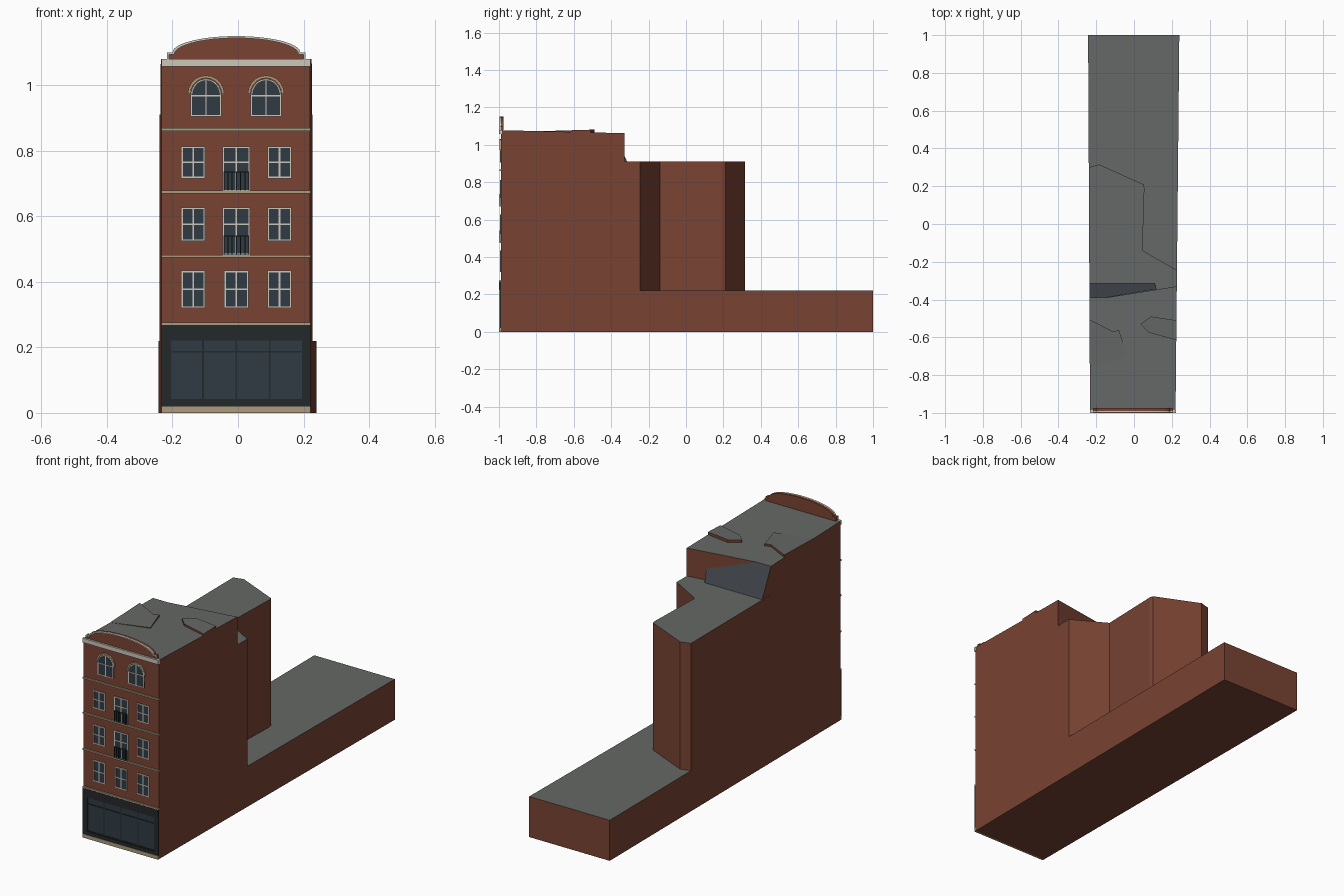
import bpy, bmesh, math

if "Cube" in bpy.data.objects:
    bpy.data.objects.remove(bpy.data.objects["Cube"])

COL = {"brick": (.19, .056, .033), "roof": (.13, .138, .132), "slate": (.052, .058, .068),
       "glass": (.03, .044, .056), "trim": (.6, .57, .5), "stone": (.42, .33, .21),
       "dark": (.017, .021, .022)}
MATS = {}
for n, c in COL.items():
    MATS[n] = bpy.data.materials.new(n)
    MATS[n].diffuse_color = (*c, 1)
ORDER = list(COL)


def finish(name, bm):
    used = sorted({f.material_index for f in bm.faces})
    for f in bm.faces:
        f.material_index = used.index(f.material_index)
    me = bpy.data.meshes.new(name)
    bm.to_mesh(me)
    bm.free()
    for i in used:
        me.materials.append(MATS[ORDER[i]])
    ob = bpy.data.objects.new(name, me)
    bpy.context.collection.objects.link(ob)
    return ob


def face(bm, pts, mat):
    f = bm.faces.new([bm.verts.new(p) for p in pts])
    f.material_index = ORDER.index(mat)


def walls(bm, path, z0, top):
    for (ax, ay), (bx, by) in zip(path, path[1:]):
        face(bm, [(ax, ay, z0), (bx, by, z0), (bx, by, top(by)), (ax, ay, top(ay))], "brick")


def cap(bm, pts, top, mat="roof"):
    face(bm, [(x, y, top(y)) for x, y in pts], mat)


def close(bm):
    bmesh.ops.remove_doubles(bm, verts=bm.verts, dist=1e-5)
    return bm


def facade(name, parts):
    """Extrude (xz outline, front y, back y, material) pieces into one object."""
    bm = bmesh.new()
    for pts, y0, y1, mat in parts:
        n = len(pts)
        face(bm, [(x, y0, z) for x, z in pts], mat)
        face(bm, [(x, y1, z) for x, z in reversed(pts)], mat)
        for i in range(n):
            (ax, az), (bx, bz) = pts[i], pts[(i + 1) % n]
            face(bm, [(ax, y0, az), (ax, y1, az), (bx, y1, bz), (bx, y0, bz)], mat)
    return finish(name, close(bm))


def rect(x0, x1, z0, z1):
    return [(x0, z0), (x1, z0), (x1, z1), (x0, z1)]


def strip(inner, outer, y0, y1, mat):
    """Quads between two matching paths."""
    return [([inner[i], outer[i], outer[i + 1], inner[i + 1]], y0, y1, mat)
            for i in range(len(inner) - 1)]


def arc(cx, cz, rx, rz, n=10):
    return [(cx + rx * math.cos(math.pi * i / n), cz + rz * math.sin(math.pi * i / n))
            for i in range(n + 1)]


# Footprint sides taper slightly
R = lambda y: .22 + .01 * (y + .99)
L = lambda y: -.233 - .005 * (y + .99)
FY = -.99
FL, FR, BR, BL = (L(FY), FY), (R(FY), FY), (R(1), 1), (L(1), 1)
mid = [(R(-.33), -.33), (R(-.245), -.245), (.045, -.14), (.055, .19), (.05, .21),
       (-.185, .315), (L(.3), .3), (L(-.39), -.39)]
step = (-.15, -.39)
low = lambda y: .22
middle = lambda y: .91
high = lambda y: 1.078 - .016 * (y - FY) / .66

# Low wing and ground storey
bm = bmesh.new()
walls(bm, [FL, FR, BR, BL, FL], 0, low)
cap(bm, [FL, BL, BR, FR], lambda y: 0, "brick")
cap(bm, [mid[1], BR, BL] + mid[6:1:-1], low)
finish("low_wing", close(bm))

# Middle block
bm = bmesh.new()
walls(bm, mid, .22, middle)
cap(bm, mid + [step], middle)
finish("middle_block", close(bm))

# Front block
bm = bmesh.new()
walls(bm, [mid[-1], FL, FR, mid[0]], .22, high)
walls(bm, [mid[0], step, mid[-1]], .91, high)
cap(bm, [FL, FR, mid[0], step, mid[-1]], high)
finish("front_block", close(bm))

# Raised roof patches
patches = {"roof_patch_left": [(L(-.5), -.505), (L(-.76), -.76), (-.035, -.7), (-.08, -.56), (-.11, -.57)],
           "roof_patch_right": [(R(-.5), -.51), (.09, -.49), (.035, -.53), (.08, -.575), (R(-.6), -.615)]}
patch_top = lambda y: 1.081 + .03 * (y + .5)
for name, p in patches.items():
    bm = bmesh.new()
    walls(bm, p + p[:1], 1.064, patch_top)
    cap(bm, p, patch_top)
    finish(name, close(bm))

# Sloping slate roof behind the front block
bm = bmesh.new()
A, B, C = (L(-.39), -.39, high(-.39)), (*step, high(-.39)), (.12, -.345, .972)
D, E, F = (.11, -.315, .911), (L(-.315), -.315, .911), (L(-.39), -.39, .911)
face(bm, [A, B, C, D, E][::-1], "slate")
face(bm, [A, F, E], "brick")
face(bm, [C, (.12, -.345, .911), D], "brick")
bmesh.ops.recalc_face_normals(bm, faces=[f for f in bm.faces if f.normal.z < -.1])
for f in bm.faces:
    f.normal_update()
    if f.normal.z < -.1:
        f.normal_flip()
finish("slate_slope", close(bm))

# Curved parapet with coping
CX = -.005
curve = arc(CX, 1.1, .195, .05, 24)
outline = [(CX + .211, 1.078), (CX + .211, 1.1)] + curve + [(CX - .211, 1.1), (CX - .211, 1.078)]
inner = [(CX + (x - CX) * .972, z - .006 if z > 1.09 else z) for x, z in outline]
facade("parapet", [(outline, FY, -.975, "brick")])
facade("parapet_coping", strip(inner, outline, -.998, -.988, "trim"))

# Cornice and string courses
facade("cornice", [(rect(-.233, .222, 1.057, 1.08), -1, -.985, "trim")])
for i, z in enumerate((.865, .674, .478, .272)):
    facade(f"string_course_{i}", [(rect(-.233, .221, z - .004, z + .004), -.998, FY + .002, "stone")])


def bars(x0, x1, z0, z1, vs, hs, w, y0, mat):
    """Rectangular frame plus upright and level glazing bars."""
    out = [(rect(x - w / 2, x + w / 2, z0, z1), y0, FY, mat) for x in [x0 + w / 2, *vs, x1 - w / 2]]
    return out + [(rect(x0, x1, z - w / 2, z + w / 2), y0 + .0004, FY, mat)
                  for z in [z0 + w / 2, *hs, z1 - w / 2]]


# Sash windows and balconies
for row, (z0, z1, zc) in enumerate([(.32, .434, .32), (.524, .627, .481), (.716, .813, .676)]):
    half = .037 if row == 0 else .042
    for col, (cx, h, zb) in enumerate([(-.137, .0365, z0), (CX, half, zc), (.1265, .0365, z0)]):
        facade(f"window_{row}_{col}",
               [(rect(cx - h, cx + h, zb, z1), -.992, FY, "glass")]
               + bars(cx - h, cx + h, zb, z1, [cx], [(z0 + z1) / 2], .005, -.995, "trim"))
    if row:
        facade(f"balcony_rail_{row}",
               bars(CX - .039, CX + .039, zc, zc + .06,
                    [CX - .039 + .013 * i for i in range(1, 6)], [], .0025, -.998, "dark"))

# Arched top windows
for i, cx in enumerate((-.0975, .0855)):
    z = .968
    top = arc(cx, z, .047, .052)
    shape = [(cx - .047, .905), (cx + .047, .905)] + top
    facade(f"arched_window_{i}", [(shape, -.992, FY, "glass"),
           (rect(cx - .002, cx + .002, .905, 1.018), -.995, FY, "trim"),
           (rect(cx - .047, cx + .047, z - .002, z + .002), -.9946, FY, "trim"),
           (rect(cx - .047, cx + .047, .905, .909), -.9946, FY, "trim"),
           (rect(cx - .047, cx - .043, .905, z), -.995, FY, "trim"),
           (rect(cx + .043, cx + .047, .905, z), -.995, FY, "trim")]
           + strip(arc(cx, z, .043, .048), top, -.995, FY, "trim"))
    facade(f"arch_hood_{i}", strip(arc(cx, z + .005, .0475, .049), arc(cx, z + .005, .056, .057),
                                   -.997, FY, "stone"))

# Shopfront
facade("plinth", [(rect(-.233, .221, 0, .02), -1, FY, "stone")])
facade("shop_frame", [(rect(-.233, .221, .226, .268), -.999, FY, "dark"),
                      (rect(-.233, .221, .02, .038), -.998, FY, "dark"),
                      (rect(-.233, -.21, .038, .226), -.998, FY, "dark"),
                      (rect(.2, .221, .038, .226), -.998, FY, "dark")])
facade("shop_glass", [(rect(-.21, .2, .038, .226), -.993, FY, "glass")])
facade("shop_mullions", bars(-.21, .2, .038, .226, [-.107, CX, .097], [.187], .005, -.996, "dark"))

for m in bpy.data.materials:
    if m.users and not m.is_grease_pencil:
        m.use_nodes = True
        m.node_tree.nodes["Principled BSDF"].inputs["Base Color"].default_value = m.diffuse_color
